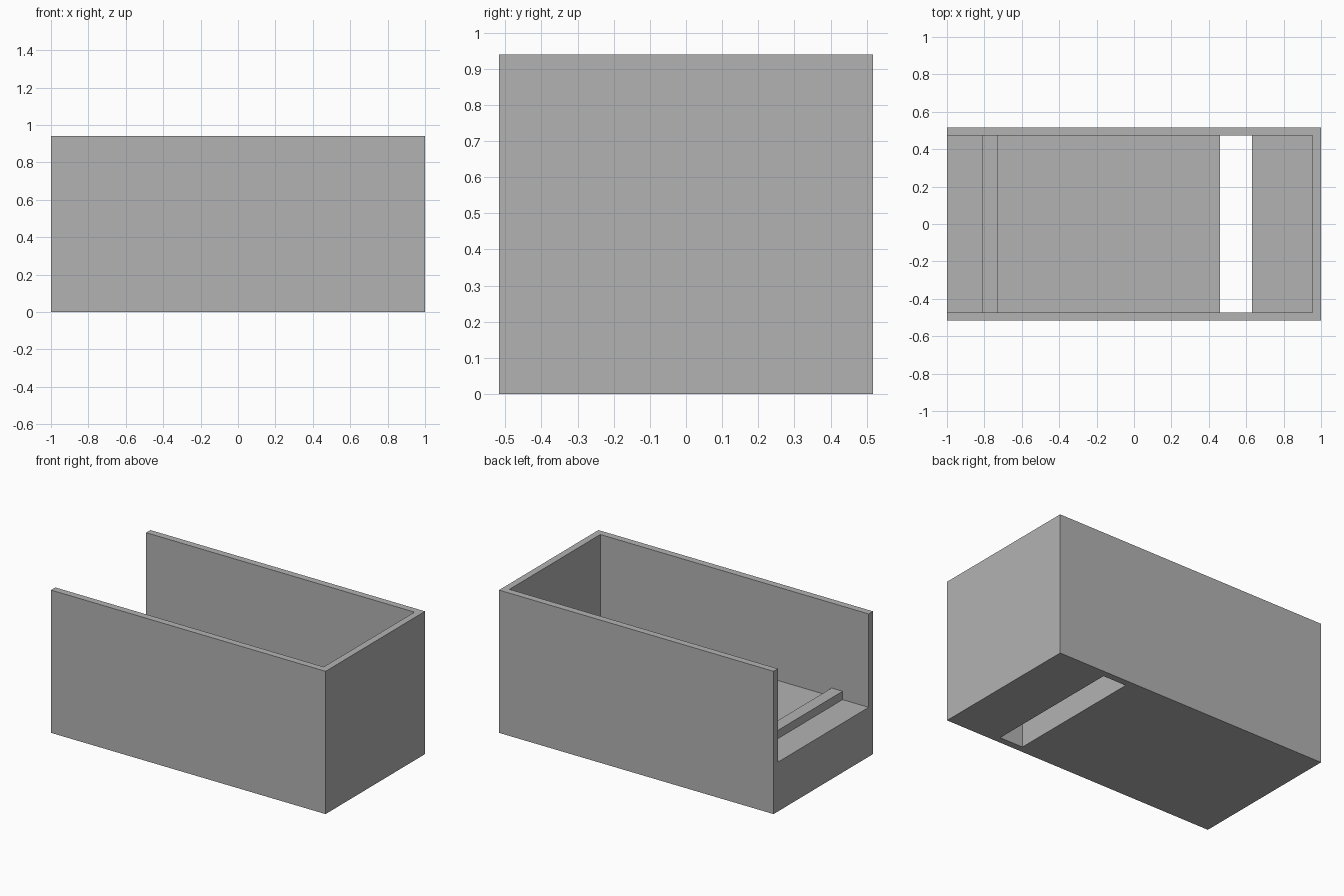
import bpy
import bmesh

cube = bpy.data.objects.get("Cube")
if cube:
    bpy.data.objects.remove(cube, do_unlink=True)

# Main dimensions
HALF_X, HALF_Y, HEIGHT = 1.0, 0.517, 0.94
WALL = 0.045
FLOOR_Z, RIDGE_Z = 0.325, 0.38
INNER_Y = HALF_Y - WALL

grey = bpy.data.materials.new("plain grey")
grey.use_nodes = True
colour = (0.45, 0.45, 0.45, 1)
grey.diffuse_color = colour
grey.node_tree.nodes["Principled BSDF"].inputs["Base Color"].default_value = colour


def extruded(name, profile, half_y):
    """Extrude an x-z outline symmetrically along y."""
    bm = bmesh.new()
    face = bm.faces.new([bm.verts.new((x, -half_y, z)) for x, z in profile])
    new = bmesh.ops.extrude_face_region(bm, geom=[face])["geom"]
    verts = [v for v in new if isinstance(v, bmesh.types.BMVert)]
    bmesh.ops.translate(bm, verts=verts, vec=(0, 2 * half_y, 0))
    bmesh.ops.recalc_face_normals(bm, faces=bm.faces)
    mesh = bpy.data.meshes.new(name)
    bm.to_mesh(mesh)
    bm.free()
    mesh.materials.append(grey)
    obj = bpy.data.objects.new(name, mesh)
    bpy.context.collection.objects.link(obj)
    return obj


def rectangle(x0, x1, z0, z1):
    return [(x0, z0), (x1, z0), (x1, z1), (x0, z1)]


# Solid tray block
tray = extruded("tray_body", rectangle(-HALF_X, HALF_X, 0, HEIGHT), HALF_Y)

# Cavity open at the top and one end, its floor outline leaving a cross ridge
cavity = extruded("cavity_cutter", [
    (-1.2, FLOOR_Z), (-0.81, FLOOR_Z), (-0.81, RIDGE_Z), (-0.73, RIDGE_Z),
    (-0.73, FLOOR_Z), (HALF_X - WALL, FLOOR_Z), (HALF_X - WALL, 1.2), (-1.2, 1.2),
], INNER_Y)

# Slot through the floor
slot = extruded("slot_cutter", rectangle(0.46, 0.63, -0.2, 0.6), INNER_Y)

for cutter in (cavity, slot):
    mod = tray.modifiers.new(cutter.name, "BOOLEAN")
    mod.operation = "DIFFERENCE"
    mod.solver = "EXACT"
    mod.object = cutter

# Bake the cuts and drop the cutters
bpy.context.view_layer.update()
evaluated = tray.evaluated_get(bpy.context.evaluated_depsgraph_get())
final = bpy.data.meshes.new_from_object(evaluated)
tray.modifiers.clear()
tray.data = final
final.materials.clear()
final.materials.append(grey)
for cutter in (cavity, slot):
    bpy.data.objects.remove(cutter, do_unlink=True)
